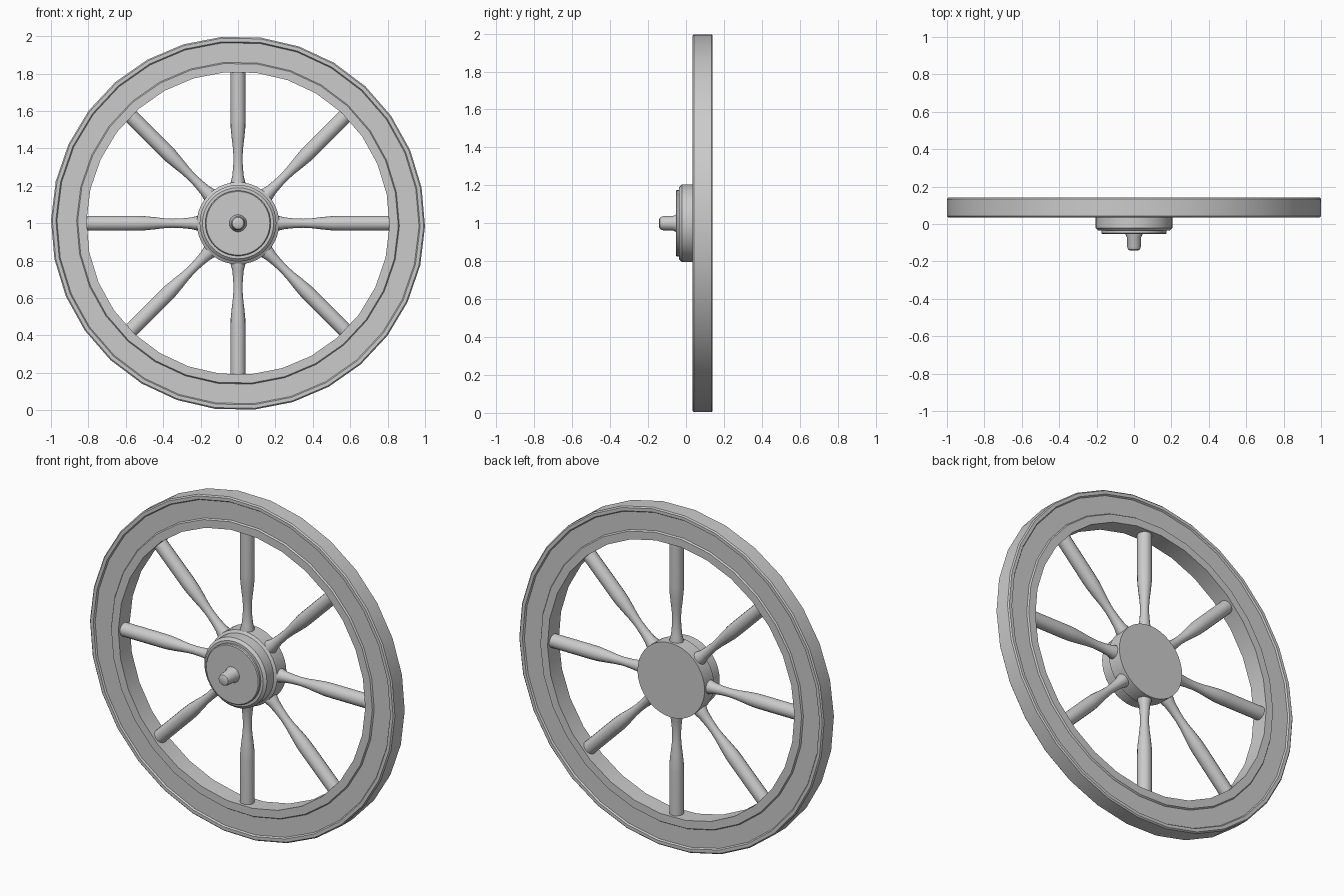
import bpy, bmesh
from math import sin, cos, pi, radians
from mathutils import Matrix

if "Cube" in bpy.data.objects:
    bpy.data.objects.remove(bpy.data.objects["Cube"])

CENTRE = Matrix.Translation((0, 0, 1))
WHEEL_Y = 0.088


def lathe(name, profile, sides, closed=False, offset=0.0, matrix=CENTRE):
    """Spin (radius, y) points about the y axis; cap open ends."""
    bm = bmesh.new()
    rings = []
    for r, y in profile:
        rings.append([bm.verts.new((r * sin(2 * pi * i / sides + offset), y,
                                    r * cos(2 * pi * i / sides + offset)))
                      for i in range(sides)])
    pairs = list(zip(rings, rings[1:]))
    if closed:
        pairs.append((rings[-1], rings[0]))
    else:
        bm.faces.new(rings[0])
        bm.faces.new(rings[-1])
    for a, b in pairs:
        for i in range(sides):
            j = (i + 1) % sides
            bm.faces.new((a[i], a[j], b[j], b[i]))
    bmesh.ops.recalc_face_normals(bm, faces=bm.faces)
    mesh = bpy.data.meshes.new(name)
    bm.to_mesh(mesh)
    bm.free()
    mesh.transform(matrix)
    obj = bpy.data.objects.new(name, mesh)
    bpy.context.collection.objects.link(obj)
    bpy.ops.object.select_all(action='DESELECT')
    obj.select_set(True)
    bpy.context.view_layer.objects.active = obj
    bpy.ops.object.shade_smooth_by_angle(angle=radians(30))
    return obj


# Rim: square section with a shallow recessed band on the front, mirrored to the back
half = [(0.81, -0.053), (0.857, -0.053), (0.863, -0.044),
        (0.968, -0.044), (0.974, -0.053), (0.993, -0.053), (1.0, -0.046)]
section = half + [(r, -y) for r, y in reversed(half)]
lathe("rim", [(r, y + WHEEL_Y) for r, y in section], 30, closed=True,
      offset=radians(7))

# Hub: stepped drum with a raised front cap
lathe("hub", [(0.17, -0.053), (0.175, -0.048), (0.175, -0.036), (0.19, -0.036),
              (0.205, -0.022), (0.205, 0.042), (0.22, 0.052), (0.22, 0.14)], 40)

# Axle pin: rounded tip, slightly flared base
lathe("axle_pin", [(0.02, -0.142), (0.031, -0.137), (0.037, -0.122),
                   (0.038, -0.07), (0.047, -0.052), (0.047, -0.03)], 20)

# Turned spokes: flared at the hub, waisted, then straight to the rim
spoke = [(0.04, 0.19), (0.04, 0.215), (0.031, 0.25), (0.026, 0.30), (0.024, 0.35),
         (0.027, 0.40), (0.033, 0.45), (0.039, 0.51), (0.04, 0.55), (0.04, 0.83)]
for k in range(8):
    m = (CENTRE @ Matrix.Rotation(k * pi / 4, 4, 'Y')
         @ Matrix.Translation((0, WHEEL_Y, 0)) @ Matrix.Rotation(pi / 2, 4, 'X'))
    lathe(f"spoke_{k + 1}", spoke, 16, matrix=m)
